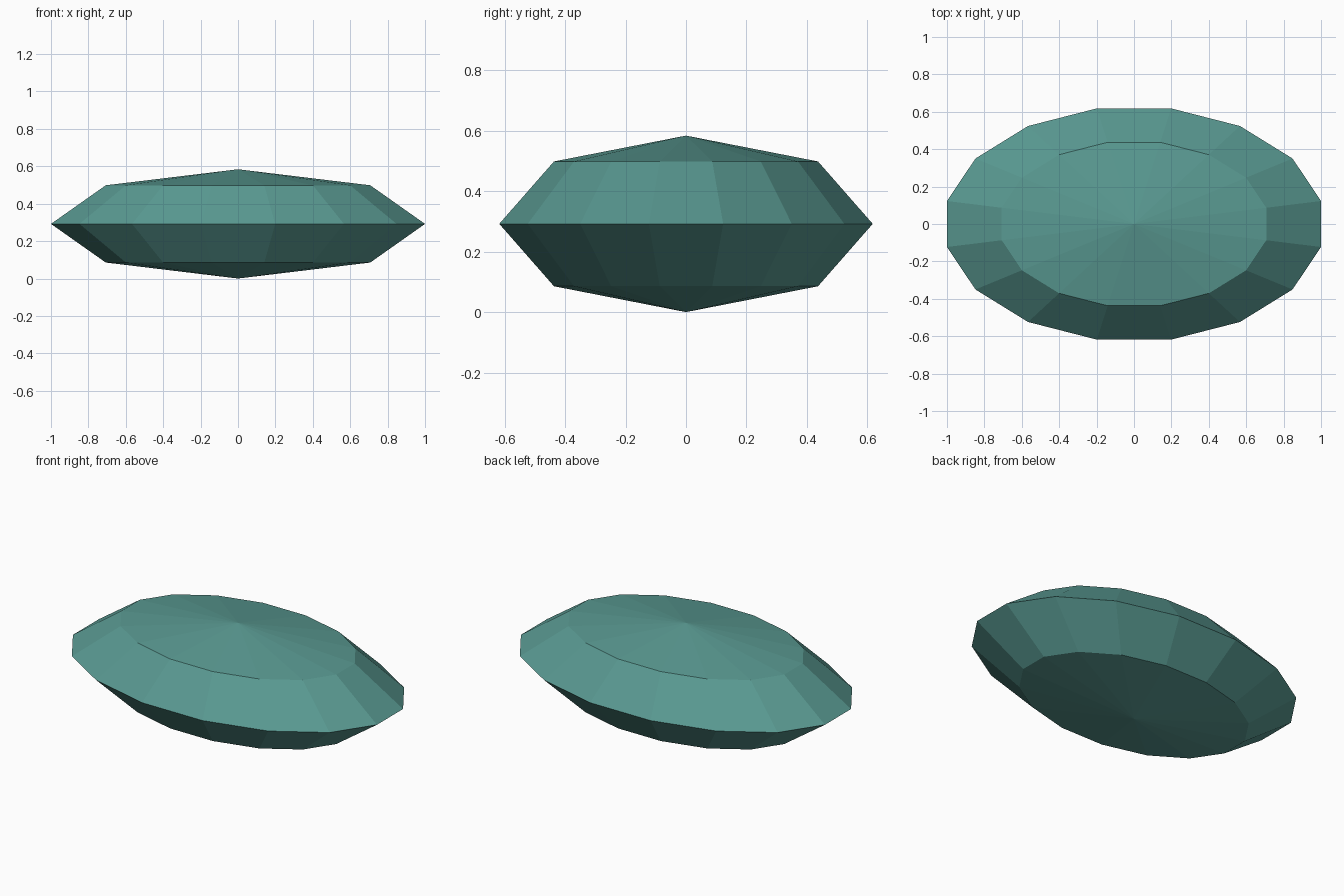
import bpy
import bmesh
from math import cos, pi
from mathutils import Matrix

cube = bpy.data.objects.get("Cube")
if cube:
    bpy.data.objects.remove(cube, do_unlink=True)

SIDES = 16
HALF_X, HALF_Y, HALF_Z = 1.0, 0.618, 0.292  # half extents of the faceted body

# Teal material
teal = bpy.data.materials.new("teal")
teal.use_nodes = True
colour = (0.10, 0.32, 0.285, 1)
teal.diffuse_color = colour
teal.node_tree.nodes["Principled BSDF"].inputs["Base Color"].default_value = colour

# Squashed low-poly sphere, turned half a segment so flat edges face the axes
flat = cos(pi / SIDES)
squash = Matrix.Diagonal((HALF_X / flat, HALF_Y / flat, HALF_Z, 1))
turn = Matrix.Rotation(pi / SIDES, 4, "Z")
lift = Matrix.Translation((0, 0, HALF_Z))

bm = bmesh.new()
bmesh.ops.create_uvsphere(bm, u_segments=SIDES, v_segments=4, radius=1,
                          matrix=lift @ squash @ turn)
bmesh.ops.recalc_face_normals(bm, faces=bm.faces)
mesh = bpy.data.meshes.new("faceted_pebble")
bm.to_mesh(mesh)
bm.free()
mesh.materials.append(teal)

pebble = bpy.data.objects.new("faceted_pebble", mesh)
bpy.context.collection.objects.link(pebble)
